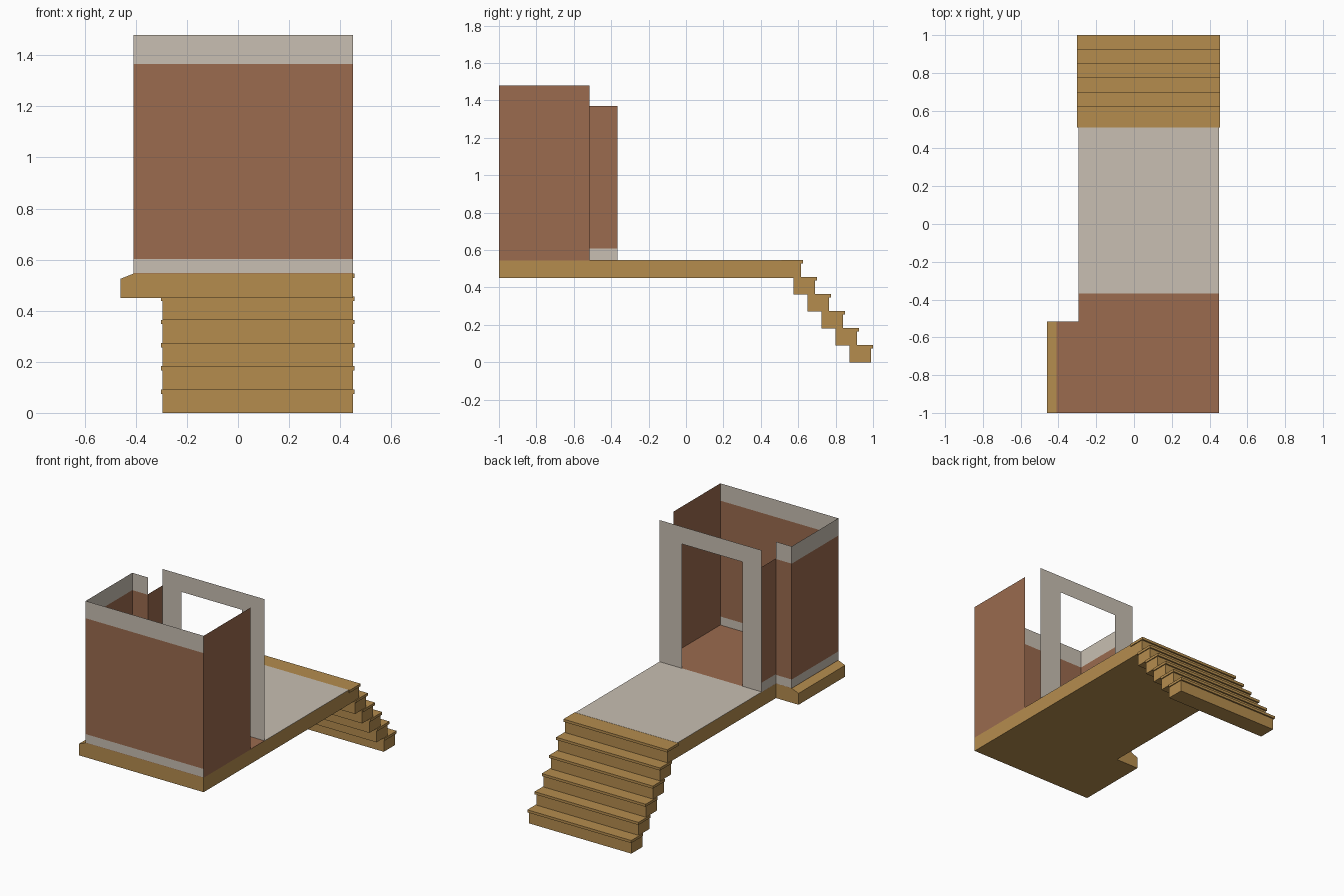
import bpy, bmesh

if "Cube" in bpy.data.objects:
    bpy.data.objects.remove(bpy.data.objects["Cube"])

# --- colours
def mat(name, rgb):
    m = bpy.data.materials.new(name)
    m.diffuse_color = (*rgb, 1)
    m.use_nodes = True
    m.node_tree.nodes["Principled BSDF"].inputs["Base Color"].default_value = m.diffuse_color
    return m

TAN = mat("tan_wood", (0.46, 0.265, 0.076))
BROWN = mat("red_brown", (0.325, 0.145, 0.077))
PALE = mat("pale_plaster", (0.58, 0.52, 0.445))

# --- helpers
def make(name, verts, faces, mats, idx=None):
    me = bpy.data.meshes.new(name)
    me.from_pydata(verts, [], faces)
    for m in mats:
        me.materials.append(m)
    if idx:
        for p, i in zip(me.polygons, idx):
            p.material_index = i
    ob = bpy.data.objects.new(name, me)
    bpy.context.collection.objects.link(ob)
    return ob

def prism(name, verts, offset, m):
    """Extrude a flat outline by an offset vector."""
    ob = make(name, verts, [range(len(verts))], [m])
    bm = bmesh.new()
    bm.from_mesh(ob.data)
    r = bmesh.ops.extrude_face_region(bm, geom=bm.faces[:], use_keep_orig=True)
    bmesh.ops.translate(bm, vec=offset,
                        verts=[v for v in r["geom"] if isinstance(v, bmesh.types.BMVert)])
    bmesh.ops.recalc_face_normals(bm, faces=bm.faces)
    bm.to_mesh(ob.data)
    bm.free()
    return ob

def box(name, x0, x1, y0, y1, z0, z1, m):
    return prism(name, [(x0, y0, z0), (x1, y0, z0), (x1, y1, z0), (x0, y1, z0)],
                 (0, 0, z1 - z0), m)

def wall(name, a, b, levels, idx):
    """Thin upright sheet from a to b, split into coloured height bands."""
    verts = [(p[0], p[1], z) for z in levels for p in (a, b)]
    faces = [(2*i, 2*i + 1, 2*i + 3, 2*i + 2) for i in range(len(levels) - 1)]
    return make(name, verts, faces, [BROWN, PALE], idx)

# --- main dimensions
L, R, JOG, EDGE = -0.41, 0.45, -0.295, -0.46
FRONT, MID, DOOR, END = -1.0, -0.515, -0.367, 0.615
RISE = 0.545 / 6
BASE, TOP = 0.45, 0.545
LOW, HIGH, ROOF = 0.603, 1.366, 1.48

# --- base slab: room part with sloped side ledge, then walkway
prism("room_base", [(EDGE, FRONT, BASE), (R, FRONT, BASE), (R, FRONT, TOP),
                    (L, FRONT, TOP), (EDGE, FRONT, 0.525)], (0, MID - FRONT, 0), TAN)
box("walkway_base", JOG, R, MID, END, BASE, TOP, TAN)

# --- floor coverings
F = 0.002
prism("room_floor", [(L, FRONT, TOP), (R, FRONT, TOP), (R, DOOR, TOP),
                     (JOG, DOOR, TOP), (JOG, MID, TOP), (L, MID, TOP)], (0, 0, F), BROWN)
box("walkway_floor", JOG, R, DOOR, 0.51, TOP, TOP + F, PALE)

# --- stairs: block plus overhanging tread plate, lowest first
for i in range(6):
    y, z = 1.0 - 0.075 * i, RISE * i
    if i < 5:
        box(f"step_block_{i+1}", JOG, R, y - 0.125, y - 0.01, z, z + RISE - 0.002, TAN)
    back = 0.51 if i == 5 else y - 0.124
    box(f"step_tread_{i+1}", JOG - 0.006, R + 0.006, back, y,
        z + RISE - 0.016, z + RISE + 0.001, TAN)

# --- room walls
trim = ([TOP, LOW, HIGH, ROOF], [1, 0, 1])
wall("front_wall", (L, FRONT), (R, FRONT), *trim)
wall("left_wall", (L, MID), (L, FRONT), *trim)
wall("jog_wall", (JOG, MID), (L, MID), *trim)
wall("entry_side_wall", (JOG, DOOR), (JOG, MID), [TOP, LOW + 0.005, 1.37], [1, 0])
wall("right_wall", (R, FRONT), (R, MID), [TOP, ROOF], [0])

# --- door surround, a single flat arch
D0, D1 = -0.155, 0.287
make("door_frame", [(R, DOOR, TOP), (R, DOOR, ROOF), (JOG, DOOR, ROOF), (JOG, DOOR, TOP),
                    (D0, DOOR, TOP), (D0, DOOR, HIGH), (D1, DOOR, HIGH), (D1, DOOR, TOP)],
     [(0, 1, 6, 7), (1, 2, 5, 6), (2, 3, 4, 5)], [PALE])
